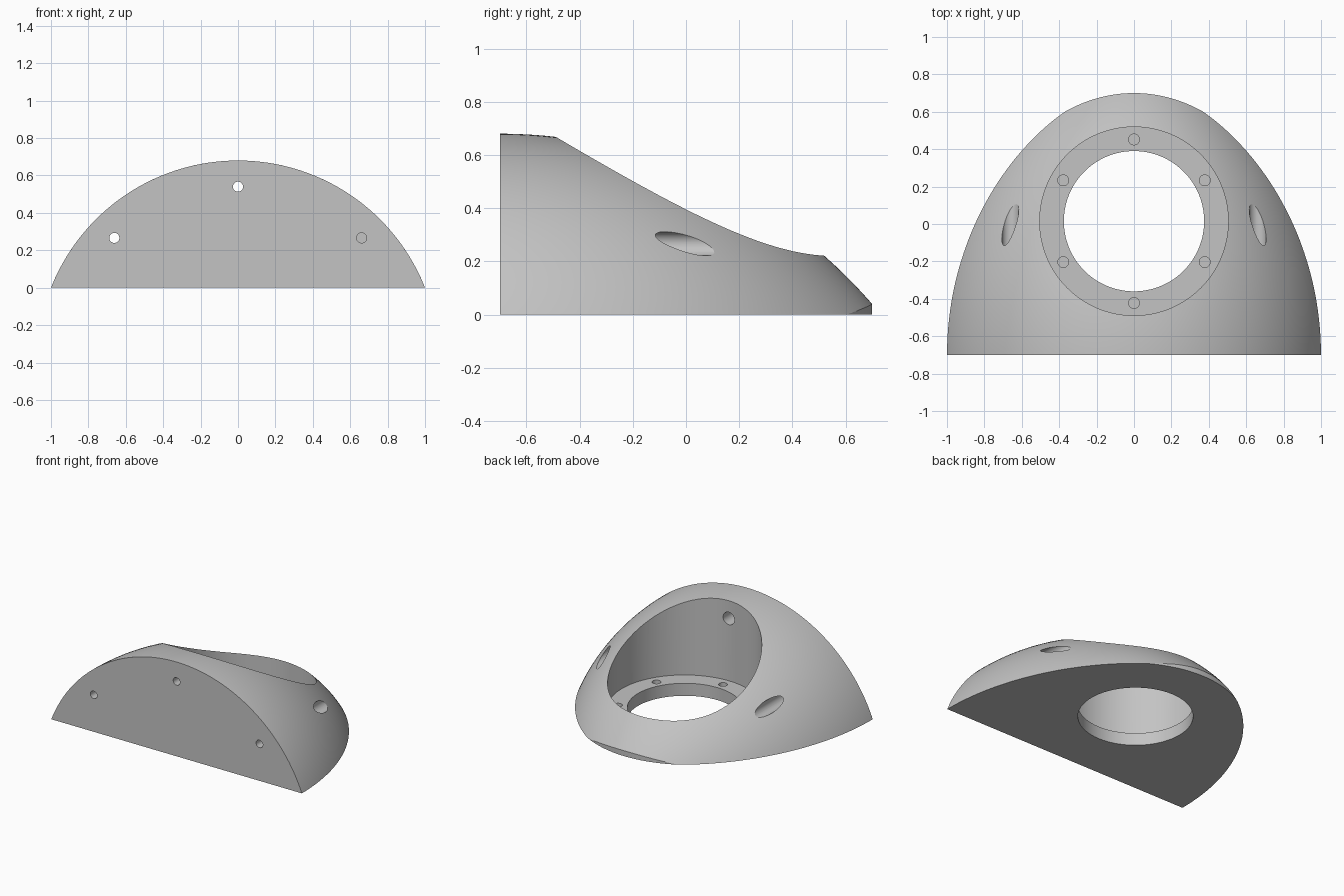
import bpy, bmesh, math
from mathutils import Vector, Matrix

cube = bpy.data.objects.get("Cube")
if cube:
    bpy.data.objects.remove(cube, do_unlink=True)

FRONT = -0.7          # plane of the flat front face
AXIS_Z = -0.395       # height of the dome's horizontal axis
DOME_R = 1.075        # dome radius at the front face
ARC_R = 1.85          # lengthwise curvature of the dome
LENGTH = 1.4
BORE_Y = 0.015
LEDGE_Z = 0.09

grey = bpy.data.materials.new("light_grey")
grey.use_nodes = True
colour = (0.55, 0.55, 0.55, 1)
grey.diffuse_color = colour
grey.node_tree.nodes["Principled BSDF"].inputs["Base Color"].default_value = colour


def make_object(name, bm):
    bmesh.ops.recalc_face_normals(bm, faces=bm.faces)
    mesh = bpy.data.meshes.new(name)
    bm.to_mesh(mesh)
    bm.free()
    mesh.materials.append(grey)
    obj = bpy.data.objects.new(name, mesh)
    bpy.context.collection.objects.link(obj)
    return obj


def cylinder(name, radius, start, end, segments=48):
    """Closed cylinder running between two points."""
    start, end = Vector(start), Vector(end)
    span = end - start
    turn = span.to_track_quat('Z', 'Y').to_matrix().to_4x4()
    bm = bmesh.new()
    bmesh.ops.create_cone(bm, cap_ends=True, segments=segments, radius1=radius,
                          radius2=radius, depth=span.length,
                          matrix=Matrix.Translation((start + end) / 2) @ turn)
    return make_object(name, bm)


def boolean(target, cutter, operation='DIFFERENCE'):
    mod = target.modifiers.new("cut", 'BOOLEAN')
    mod.operation = operation
    mod.solver = 'EXACT'
    mod.object = cutter
    graph = bpy.context.evaluated_depsgraph_get()
    mesh = bpy.data.meshes.new_from_object(target.evaluated_get(graph))
    target.modifiers.clear()
    target.data = mesh
    bpy.data.objects.remove(cutter, do_unlink=True)


# Dome: a shallow arc turned about a lengthwise axis
bm = bmesh.new()
rings, sides = 56, 160
loops = []
for i in range(rings + 1):
    y = -0.3 + 1.9 * i / rings
    r = DOME_R - ARC_R + math.sqrt(ARC_R ** 2 - y ** 2)
    loops.append([bm.verts.new((r * math.cos(a), FRONT + y, AXIS_Z + r * math.sin(a)))
                  for a in (math.tau * k / sides for k in range(sides))])
for a, b in zip(loops, loops[1:]):
    for k in range(sides):
        n = (k + 1) % sides
        bm.faces.new((a[k], a[n], b[n], b[k]))
bm.faces.new(loops[0])
bm.faces.new(loops[-1])
shell = make_object("domed_housing", bm)

# Plan outline: flat front and base, elliptical wall at the tail
tail = math.acos(1.2 / LENGTH)
outline = [(-1.1, FRONT), (1.1, FRONT), (1.1, 0.5)]
for i in range(49):
    a = tail * (1 - i / 24)
    outline.append((math.sin(a), FRONT + LENGTH * math.cos(a)))
outline.append((-1.1, 0.5))
bm = bmesh.new()
base = bm.faces.new([bm.verts.new((x, y, 0)) for x, y in outline])
grown = bmesh.ops.extrude_face_region(bm, geom=[base])
bmesh.ops.translate(bm, vec=(0, 0, 1),
                    verts=[v for v in grown["geom"] if isinstance(v, bmesh.types.BMVert)])
boolean(shell, make_object("plan_block", bm), 'INTERSECT')

# Wide round bore down to a ledge, and a narrower opening through the base
boolean(shell, cylinder("bore", 0.504, (0, BORE_Y, LEDGE_Z), (0, BORE_Y, 1), 128))
boolean(shell, cylinder("opening", 0.375, (0, BORE_Y, -0.2), (0, BORE_Y, 0.3), 128))

# Six blind screw holes around the ledge
for i in range(6):
    a = math.radians(30 + 60 * i)
    x, y = 0.437 * math.cos(a), BORE_Y + 0.437 * math.sin(a)
    boolean(shell, cylinder("ledge_hole", 0.029, (x, y, 0.03), (x, y, 0.2), 32))

# Three counterbored bolt holes through the front face
for angle, end in ((45, 0.5), (90, 0), (135, 0.5)):
    a = math.radians(angle)
    x, z = 0.935 * math.cos(a), AXIS_Z + 0.935 * math.sin(a)
    boolean(shell, cylinder("bolt_hole", 0.027, (x, -0.9, z), (x, end, z), 32))
    boolean(shell, cylinder("bolt_head_recess", 0.045, (x, -0.6, z), (x, end, z)))

# Smooth curved faces, keep the machined edges crisp
bpy.ops.object.select_all(action='DESELECT')
shell.select_set(True)
bpy.context.view_layer.objects.active = shell
bpy.ops.object.shade_smooth_by_angle(angle=math.radians(25))
